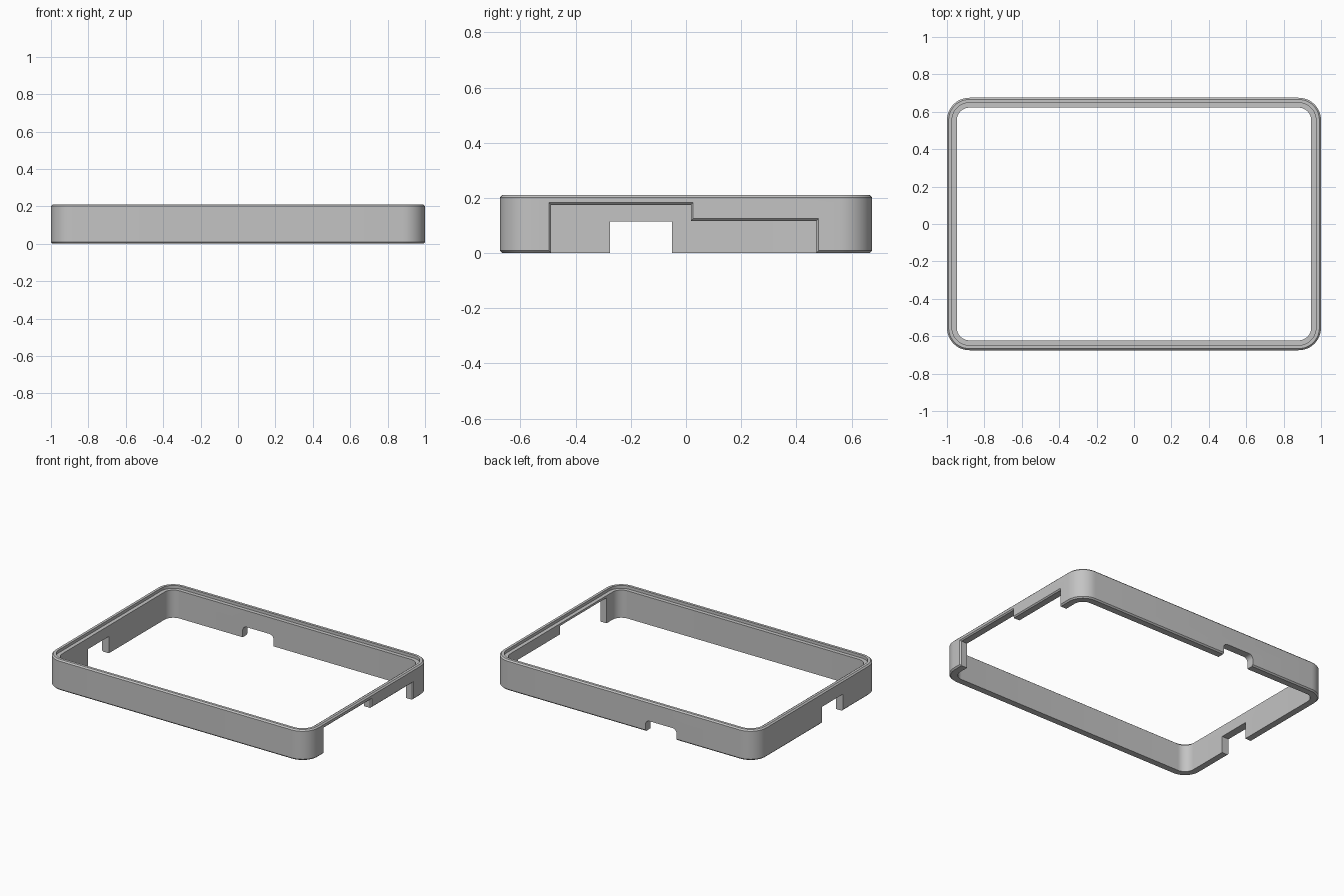
import bpy, bmesh, math

if "Cube" in bpy.data.objects:
    bpy.data.objects.remove(bpy.data.objects["Cube"], do_unlink=True)

HALF_X, HALF_Y, CORNER = 1.0, 0.675, 0.12
HEIGHT, WALL, LIP, BEVEL = 0.21, 0.053, 0.027, 0.009
LEDGE_Z = HEIGHT - 0.02

grey = bpy.data.materials.new("plain grey")
grey.use_nodes = True
colour = (0.55, 0.55, 0.55, 1)
grey.diffuse_color = colour
grey.node_tree.nodes["Principled BSDF"].inputs["Base Color"].default_value = colour


def loft(name, loops, closed):
    """Bridge equal-length loops; close into a ring, or cap both ends."""
    bm = bmesh.new()
    rows = [[bm.verts.new(p) for p in loop] for loop in loops]
    count = len(rows[0])
    pairs = list(zip(rows, rows[1:]))
    if closed:
        pairs.append((rows[-1], rows[0]))
    else:
        bm.faces.new(rows[0])
        bm.faces.new(rows[-1])
    for a, b in pairs:
        for i in range(count):
            j = (i + 1) % count
            bm.faces.new((a[i], a[j], b[j], b[i]))
    bmesh.ops.recalc_face_normals(bm, faces=bm.faces)
    mesh = bpy.data.meshes.new(name)
    bm.to_mesh(mesh)
    bm.free()
    mesh.materials.append(grey)
    obj = bpy.data.objects.new(name, mesh)
    bpy.context.collection.objects.link(obj)
    return obj


def rounded_outline(inset, z, steps=12):
    r = CORNER - inset
    cx, cy = HALF_X - CORNER, HALF_Y - CORNER
    points = []
    for quarter, (sx, sy) in enumerate([(1, 1), (-1, 1), (-1, -1), (1, -1)]):
        for k in range(steps + 1):
            a = math.radians(90) * (quarter + k / steps)
            points.append((sx * cx + r * math.cos(a), sy * cy + r * math.sin(a), z))
    return points


# Bezel wall: bevelled outside, stepped ledge inside the top
section = [(WALL, 0), (BEVEL, 0), (0, BEVEL), (0, HEIGHT - BEVEL),
           (BEVEL, HEIGHT), (LIP, HEIGHT), (LIP, LEDGE_Z), (WALL, LEDGE_Z)]
frame = loft("bezel_frame", [rounded_outline(d, z) for d, z in section], True)

# Stepped opening on the left wall, with a bevel around its outer edge
step = [(-0.489, -0.05, -1), (-0.489, 0.175, -1), (0.018, 0.175, 1),
        (0.018, 0.117, 1), (0.472, 0.117, 1), (0.472, -0.05, 1)]
stepped_loops = [[(x, y + side * grow, z + grow) for y, z, side in step]
                 for x, grow in [(0.85, 0), (HALF_X - 0.008, 0), (HALF_X + 0.01, 0.018)]]
cutters = [loft("stepped_opening_cutter", stepped_loops, False)]

# Square notch on the right wall
square = [(-0.275, -0.05), (-0.275, 0.115), (-0.05, 0.115), (-0.05, -0.05)]
cutters.append(loft("square_notch_cutter",
                    [[(x, y, z) for y, z in square] for x in (-1.1, -0.85)], False))

# Rounded port notch on the back wall
x0, x1, top, r = -0.40, -0.165, 0.077, 0.03
port = [(x1, -0.05)]
for centre, start in [(x1 - r, 0), (x0 + r, 90)]:
    for k in range(7):
        a = math.radians(start + 15 * k)
        port.append((centre + r * math.cos(a), top - r + r * math.sin(a)))
port.append((x0, -0.05))
cutters.append(loft("port_notch_cutter",
                    [[(x, y, z) for x, z in port] for y in (0.55, 0.75)], False))

# Cut the openings and finish
bpy.ops.object.select_all(action='DESELECT')
bpy.context.view_layer.objects.active = frame
frame.select_set(True)
for cutter in cutters:
    cutter.hide_render = True
    mod = frame.modifiers.new(cutter.name, 'BOOLEAN')
    mod.operation = 'DIFFERENCE'
    mod.solver = 'EXACT'
    mod.object = cutter
    bpy.ops.object.modifier_apply(modifier=mod.name)
    bpy.data.objects.remove(cutter, do_unlink=True)
bpy.ops.object.shade_smooth_by_angle(angle=math.radians(30))
